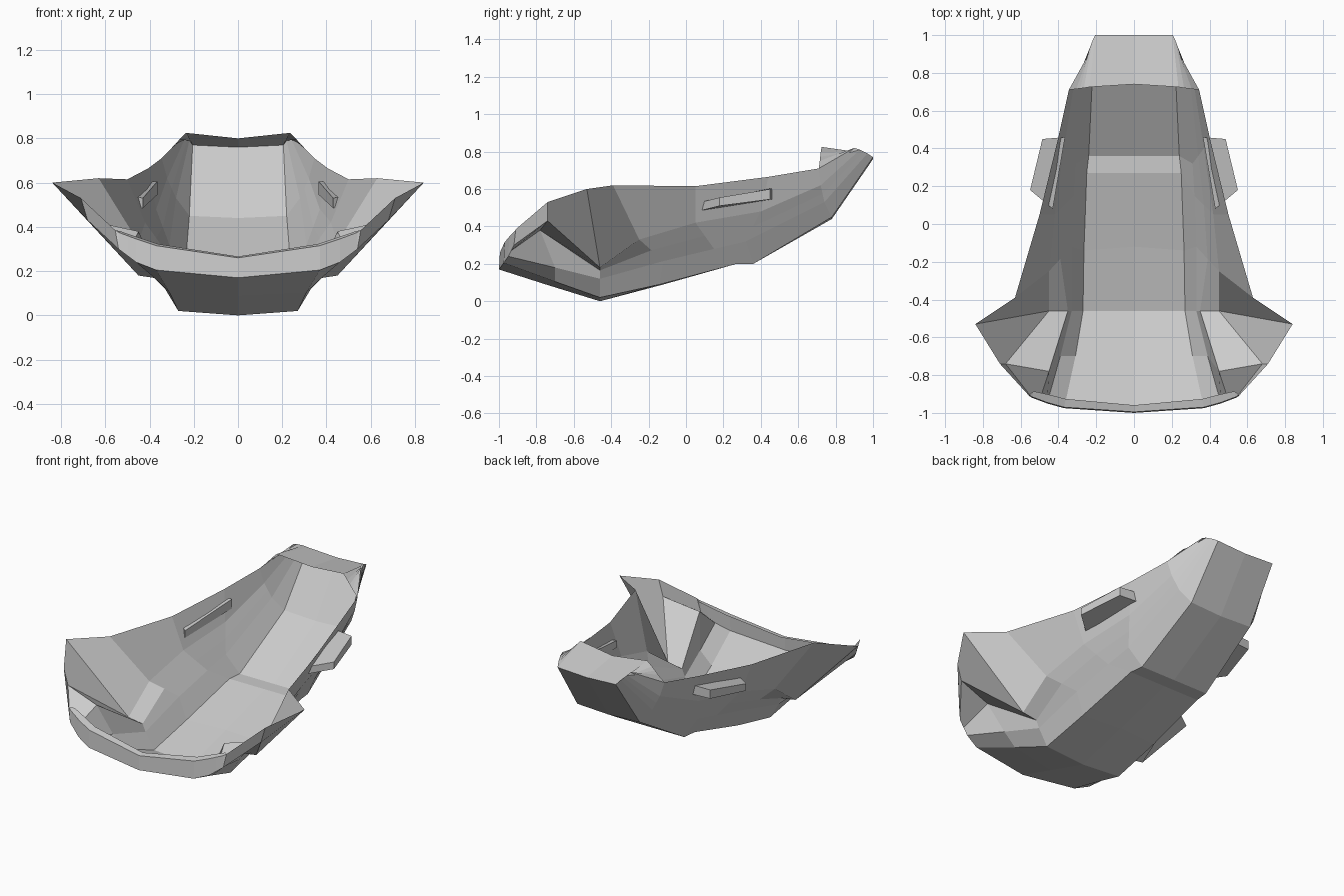
import bpy, bmesh
from mathutils import Vector

if "Cube" in bpy.data.objects:
    bpy.data.objects.remove(bpy.data.objects["Cube"])

# Half cross-sections from front to back: keel centre, keel edge, chine, mid side, rim
sections = [
    [(0, -1, .17), (.37, -.975, .205), (.46, -.95, .24), (.54, -.92, .30), (.555, -.91, .385)],
    [(0, -.75, .09), (.31, -.70, .105), (.39, -.70, .18), (.68, -.74, .43), (.71, -.74, .53)],
    [(0, -.46, 0), (.27, -.46, .02), (.33, -.46, .12), (.45, -.46, .18), (.84, -.53, .60)],
    [(0, -.12, .09), (.265, -.14, .09), (.33, -.12, .215), (.45, -.25, .33), (.63, -.39, .62)],
    [(0, .27, .20), (.25, .27, .20), (.32, .15, .28), (.42, .05, .42), (.50, .05, .615)],
    [(0, .36, .20), (.24, .36, .20), (.31, .32, .32), (.37, .40, .48), (.405, .44, .665)],
    [(0, .78, .44), (.22, .78, .45), (.28, .74, .53), (.32, .72, .62), (.345, .71, .71)],
    [(0, 1, .76), (.205, 1, .77), (.22, .97, .79), (.235, .93, .81), (.24, .90, .82)],
]
# Front edge of the small hood that folds back over the rear end
hood_edge = [(0, .74, .80), (.235, .725, .825), (.265, .72, .795), (.305, .715, .75), (.345, .71, .71)]
# Inner points of the side recesses between jaw and wing
pocket = {1: (.45, -.78, .38), 2: (.35, -.46, .165)}


def make_object(name, verts, faces):
    bm = bmesh.new()
    vs = [bm.verts.new(v) for v in verts]
    for f in faces:
        bm.faces.new([vs[i] for i in f])
    bmesh.ops.remove_doubles(bm, verts=bm.verts, dist=0.0005)
    mesh = bpy.data.meshes.new(name)
    bm.to_mesh(mesh)
    bm.free()
    obj = bpy.data.objects.new(name, mesh)
    bpy.context.collection.objects.link(obj)
    mirror = obj.modifiers.new("Mirror", 'MIRROR')
    mirror.use_clip = True
    return obj


# Insert the recess column between chine and mid side
rows = []
for i, row in enumerate(sections + [hood_edge]):
    pts = [Vector(p) for p in row]
    pts.insert(3, Vector(pocket[i]) if i in pocket else (pts[2] + pts[3]) / 2)
    rows.append(pts)

# Front lip: upright band, then a narrow inward return
heights = [.09, .11, .105, .09, .075, 0]
lip = [p + Vector((0, .005, h)) for p, h in zip(rows[0], heights)]
lip_return = [p + Vector((-.2 * p.x * h, .4 * h, .07 * h)) for p, h in zip(lip, heights)]
rows = [lip_return, lip] + rows

# Thin shell: lofted half, mirrored
n = len(rows[0])
faces = [(i * n + j, (i + 1) * n + j, (i + 1) * n + j + 1, i * n + j + 1)
         for i in range(len(rows) - 1) for j in range(n - 1)]
make_object("shell", [p for r in rows for p in r], faces)

# Side grips: slanted blocks passing through the side walls
plan = [(.43, .08, .485, .53), (.55, .18, .51, .555), (.485, .45, .545, .60), (.365, .46, .545, .605)]
grip_verts = [(x, y, lo) for x, y, lo, hi in plan] + [(x, y, hi) for x, y, lo, hi in plan]
grip_faces = [(3, 2, 1, 0), (4, 5, 6, 7)] + [(i, (i + 1) % 4, (i + 1) % 4 + 4, i + 4) for i in range(4)]
make_object("side_grips", grip_verts, grip_faces)
